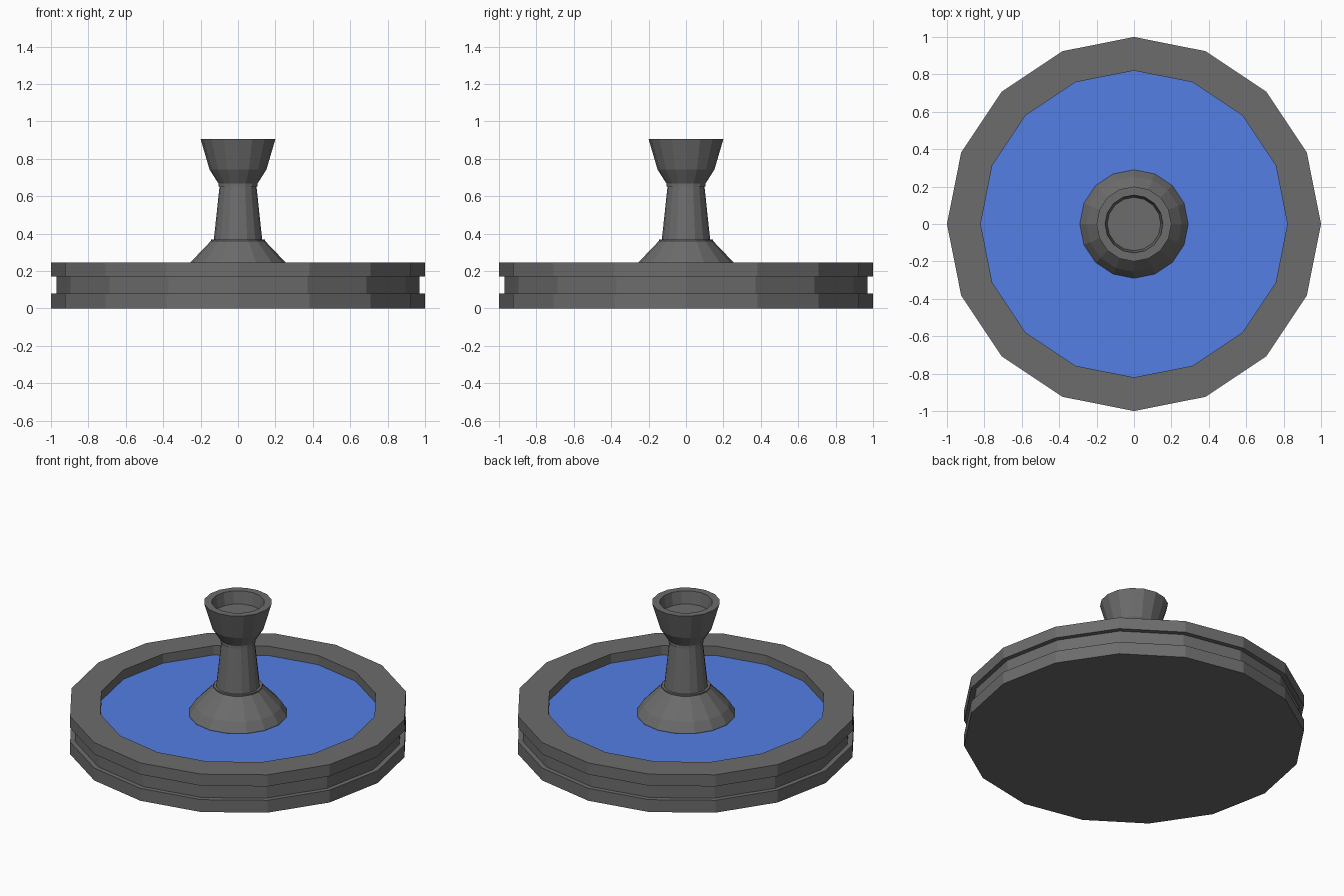
import bpy
import bmesh
import math

if "Cube" in bpy.data.objects:
    bpy.data.objects.remove(bpy.data.objects["Cube"])

SIDES = 16


def material(name, colour):
    mat = bpy.data.materials.new(name)
    mat.diffuse_color = (*colour, 1)
    mat.use_nodes = True
    mat.node_tree.nodes["Principled BSDF"].inputs["Base Color"].default_value = mat.diffuse_color
    return mat


stone = material("dark_stone", (0.15, 0.15, 0.15))
blue = material("water_blue", (0.087, 0.21, 0.78))


def lathe(name, profile):
    """Revolve (radius, z) points round z; radius 0 makes a pole."""
    bm = bmesh.new()
    rings = []
    for r, z in profile:
        if r == 0:
            rings.append([bm.verts.new((0, 0, z))] * SIDES)
        else:
            rings.append([bm.verts.new((r * math.cos(2 * math.pi * i / SIDES),
                                        r * math.sin(2 * math.pi * i / SIDES), z))
                          for i in range(SIDES)])
    for a, b in zip(rings, rings[1:]):
        for i in range(SIDES):
            j = (i + 1) % SIDES
            corners = list(dict.fromkeys((a[i], a[j], b[j], b[i])))
            bm.faces.new(corners)
    # Merge the pole triangles into flat caps
    bmesh.ops.dissolve_limit(bm, angle_limit=0.001, verts=bm.verts, edges=bm.edges)
    bmesh.ops.recalc_face_normals(bm, faces=bm.faces)
    mesh = bpy.data.meshes.new(name)
    bm.to_mesh(mesh)
    bm.free()
    mesh.materials.append(stone)
    obj = bpy.data.objects.new(name, mesh)
    bpy.context.collection.objects.link(obj)
    return obj


# Round basin with a groove around its outer wall and a sunken floor
lathe("basin", [(0, 0), (1, 0), (1, 0.08), (0.97, 0.08), (0.97, 0.17),
                (1, 0.17), (1, 0.245), (0.82, 0.245), (0.82, 0.12), (0, 0.12)])

# Flared foot standing on the basin floor
lathe("pedestal_foot", [(0, 0.12), (0.29, 0.12), (0.29, 0.19), (0.255, 0.245),
                        (0.145, 0.36), (0.145, 0.368), (0, 0.368)])

# Tapered column
lathe("column", [(0, 0.36), (0.13, 0.36), (0.098, 0.66), (0, 0.66)])

# Hollow cup on top of the column
lathe("cup", [(0, 0.652), (0.105, 0.652), (0.105, 0.668), (0.152, 0.742),
              (0.2, 0.905), (0.155, 0.905), (0.143, 0.825), (0, 0.825)])

# Water surface
bpy.ops.mesh.primitive_circle_add(vertices=SIDES, radius=0.82, fill_type='NGON',
                                  location=(0, 0, 0.185))
water = bpy.context.object
water.name = "water"
water.data.materials.append(blue)
